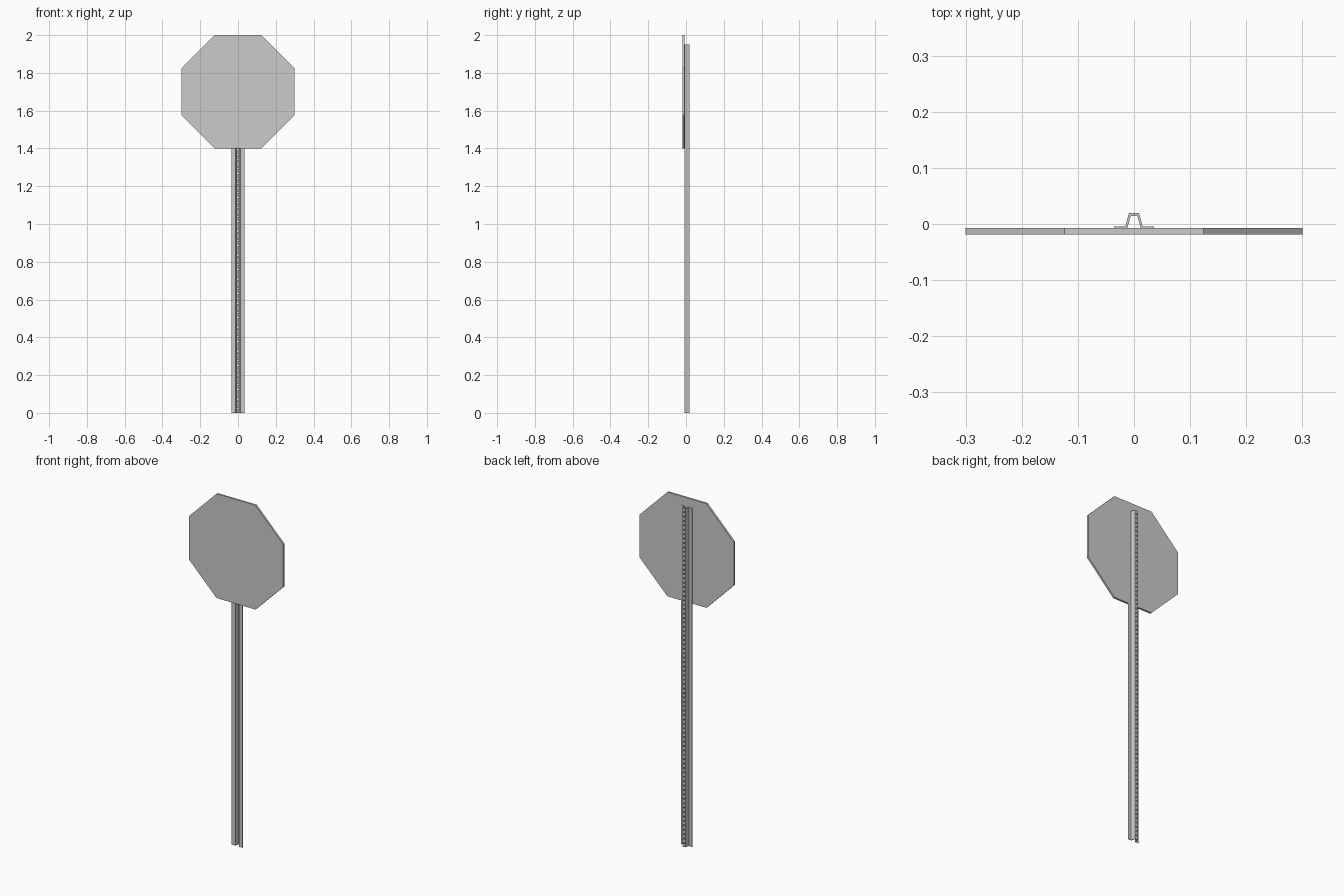
import bpy, bmesh, math
from mathutils import Matrix, Vector

if "Cube" in bpy.data.objects:
    bpy.data.objects.remove(bpy.data.objects["Cube"])


def extrude_outline(name, points, direction):
    """Solid made by sweeping a flat outline along a direction."""
    bm = bmesh.new()
    face = bm.faces.new([bm.verts.new(p) for p in points])
    res = bmesh.ops.extrude_face_region(bm, geom=[face], use_keep_orig=True)
    moved = [g for g in res["geom"] if isinstance(g, bmesh.types.BMVert)]
    bmesh.ops.translate(bm, verts=moved, vec=Vector(direction))
    bmesh.ops.recalc_face_normals(bm, faces=bm.faces)
    mesh = bpy.data.meshes.new(name)
    bm.to_mesh(mesh)
    bm.free()
    obj = bpy.data.objects.new(name, mesh)
    bpy.context.collection.objects.link(obj)
    return obj


# Octagonal plate
APOTHEM, CENTER_Z = 0.3, 1.7
radius = APOTHEM / math.cos(math.pi / 8)
angles = [math.pi / 8 + i * math.pi / 4 for i in range(8)]
extrude_outline("sign_plate",
                [(radius * math.cos(a), -0.0185, CENTER_Z + radius * math.sin(a)) for a in angles],
                (0, 0.011, 0))

# Hat-section channel post: half profile mirrored across x = 0
POST_HEIGHT = 1.95
half = [(0.006, 0.0145), (0.012, -0.0075), (0.0355, -0.0075),
        (0.0355, -0.0045), (0.0155, -0.0045), (0.009, 0.0195)]
profile = half + [(-x, y) for x, y in reversed(half)]
post = extrude_outline("channel_post", [(x, y, 0) for x, y in profile], (0, 0, POST_HEIGHT))

# Row of bolt holes through the back web
PITCH, COUNT = 0.0254, 76
bm = bmesh.new()
for i in range(COUNT):
    z = 0.0225 + i * PITCH
    bmesh.ops.create_cone(bm, cap_ends=True, segments=12, radius1=0.0045, radius2=0.0045, depth=0.02,
                          matrix=Matrix.Translation((0, 0.017, z)) @ Matrix.Rotation(math.pi / 2, 4, 'X'))
mesh = bpy.data.meshes.new("hole_cutter")
bm.to_mesh(mesh)
bm.free()
cutter = bpy.data.objects.new("hole_cutter", mesh)
bpy.context.collection.objects.link(cutter)
cutter.hide_render = True

mod = post.modifiers.new("holes", 'BOOLEAN')
mod.operation = 'DIFFERENCE'
mod.solver = 'EXACT'
mod.object = cutter
bpy.context.view_layer.objects.active = post
post.select_set(True)
bpy.ops.object.modifier_apply(modifier=mod.name)
bpy.data.objects.remove(cutter)
